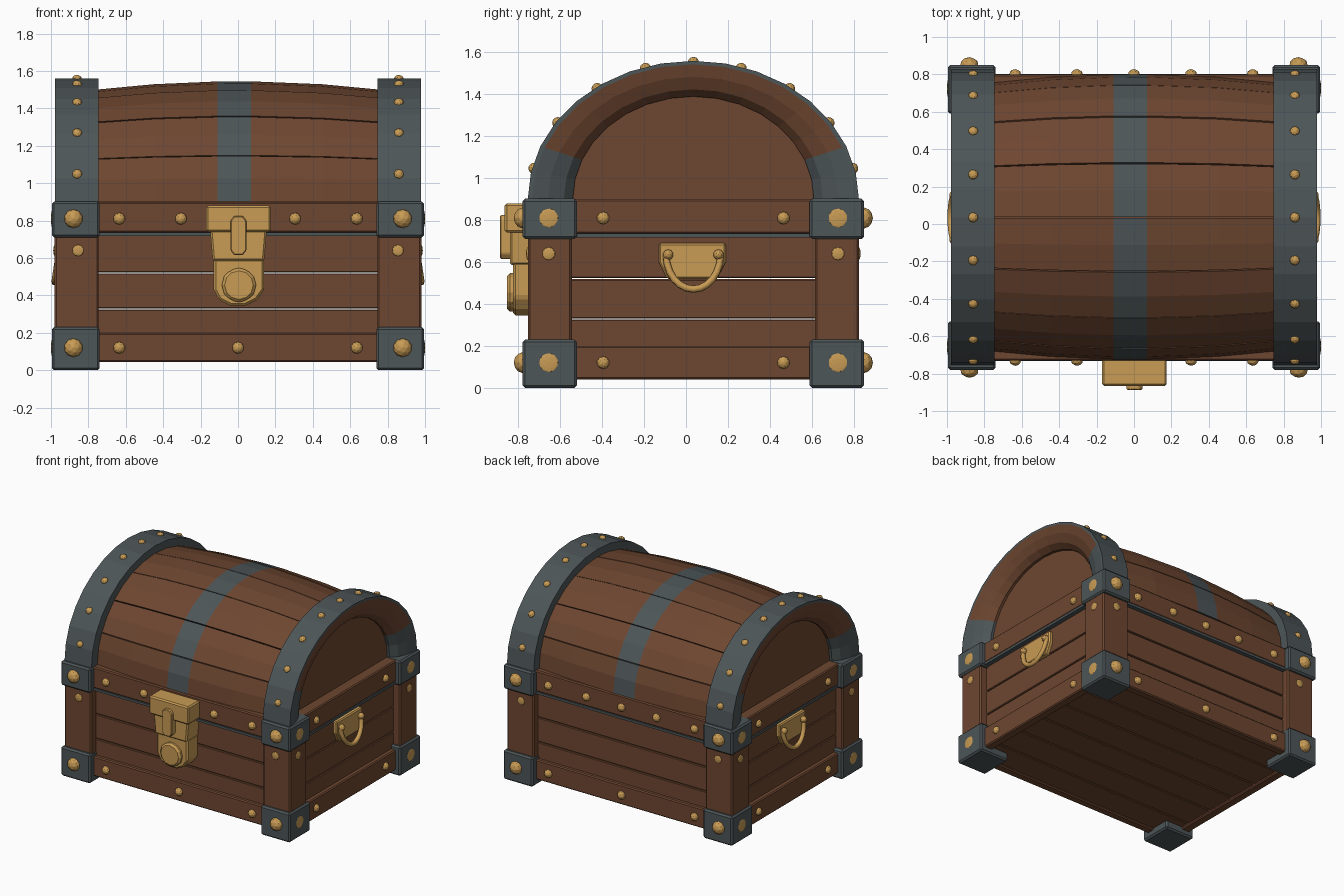
import bpy, bmesh, math, random
from mathutils import Vector, Matrix

if "Cube" in bpy.data.objects:
    bpy.data.objects.remove(bpy.data.objects["Cube"])

random.seed(4)
YC = 0.035          # depth centre of the chest body
ZL = 0.90           # height where the domed lid starts


def material(name, rgb):
    m = bpy.data.materials.new(name)
    m.diffuse_color = (*rgb, 1)
    m.use_nodes = True
    m.node_tree.nodes["Principled BSDF"].inputs["Base Color"].default_value = m.diffuse_color
    return m


WOOD = material("brown wood", (0.155, 0.062, 0.030))
IRON = material("dark iron", (0.075, 0.092, 0.097))
GOLD = material("brass", (0.58, 0.33, 0.09))


def finish(name, bm, mats, bevel=0):
    bmesh.ops.recalc_face_normals(bm, faces=bm.faces)
    me = bpy.data.meshes.new(name)
    bm.to_mesh(me)
    bm.free()
    for m in mats:
        me.materials.append(m)
    ob = bpy.data.objects.new(name, me)
    bpy.context.collection.objects.link(ob)
    if bevel:
        b = ob.modifiers.new("edge", 'BEVEL')
        b.width, b.segments = bevel, 1
    return ob


def box(name, x, y, z, mat, bevel=0.008):
    """Box from (min, max) pairs; y is measured from the body centre."""
    bm = bmesh.new()
    bmesh.ops.create_cube(bm, size=1)
    for v in bm.verts:
        v.co = Vector([(a + b) / 2 + c * (b - a) for (a, b), c in zip((x, y, z), v.co)])
        v.co.y += YC
    return finish(name, bm, [mat], bevel)


def prism(name, pts, axis, d0, d1, mat, bevel=0):
    """Extrude a profile: axis 'y' takes (x, z) points, axis 'x' takes (y, z)."""
    bm = bmesh.new()
    place = (lambda a, b, d: (a, d, b)) if axis == 'y' else (lambda a, b, d: (d, a, b))
    lo, hi = ([bm.verts.new(place(a, b, d)) for a, b in pts] for d in (d0, d1))
    bm.faces.new(lo)
    bm.faces.new(hi)
    for i in range(len(pts)):
        j = (i + 1) % len(pts)
        bm.faces.new((lo[i], lo[j], hi[j], hi[i]))
    return finish(name, bm, [mat], bevel)


def dome(x, t, a, b):
    return (x, YC - a * math.cos(t), ZL + b * math.sin(t))


# Body: wall planks, floor planks, solid lid rim with iron seam
for i, (z0, z1) in enumerate([(0.07, 0.325), (0.33, 0.518), (0.523, 0.725)]):
    box(f"wall_plank_{i}", (-0.92, 0.92), (-0.735, 0.735), (z0, z1), WOOD, 0.005)
for i in range(6):
    y = -0.735 + i * 0.245
    box(f"floor_plank_{i}", (-0.92, 0.92), (y + 0.004, y + 0.241), (0.058, 0.09), WOOD, 0.005)
box("iron_seam", (-0.957, 0.957), (-0.768, 0.768), (0.718, 0.736), IRON, 0)
box("lid_rim", (-0.955, 0.955), (-0.765, 0.765), (0.736, ZL), WOOD)

# Bottom frame beams, corner posts and iron corners
for s in (-1, 1):
    side = "left" if s < 0 else "right"
    end = "front" if s < 0 else "back"
    box(f"bottom_beam_{end}", (-0.9, 0.9), tuple(sorted((s * 0.70, s * 0.765))), (0.045, 0.2), WOOD)
    box(f"bottom_beam_{side}", tuple(sorted((s * 0.885, s * 0.955))), (-0.72, 0.72), (0.04, 0.2), WOOD)
    for t in (-1, 1):
        tag = f"{side}_{'front' if t < 0 else 'back'}"
        px, py = tuple(sorted((s * 0.745, s * 0.98))), tuple(sorted((t * 0.58, t * 0.79)))
        cx, cy = tuple(sorted((s * 0.74, s * 0.995))), tuple(sorted((t * 0.555, t * 0.815)))
        box(f"corner_post_{tag}", px, py, (0.1, 0.73), WOOD, 0.01)
        box(f"lower_iron_corner_{tag}", cx, cy, (0, 0.23), IRON, 0.012)
        box(f"upper_iron_corner_{tag}", cx, cy, (0.71, 0.902), IRON, 0.012)

# Wooden core that closes the lid ends
core = [dome(0, math.pi * i / 24, 0.67, 0.565)[1:] for i in range(25)]
prism("lid_end_panel", core, 'x', -0.87, 0.87, WOOD)

# Bulging lid planks with an iron strap across the middle
XS = [-0.76, -0.45, -0.11, 0.07, 0.45, 0.76]
for k in range(8):
    bm = bmesh.new()
    lift = random.uniform(-0.005, 0.005)
    t0, t1 = math.pi * k / 8 + 0.004, math.pi * (k + 1) / 8 - 0.004
    grid = []
    for x in XS:
        g = 0.045 * (x / 0.76) ** 2 - lift
        top = [dome(x, t0 + (t1 - t0) * i / 2, 0.762 - g, 0.648 - g) for i in range(3)]
        low = [dome(x, t0 + (t1 - t0) * i / 2, 0.65, 0.55) for i in (2, 1, 0)]
        grid.append([bm.verts.new(c) for c in top + low])
    for n in range(len(XS) - 1):
        for i in range(6):
            j = (i + 1) % 6
            f = bm.faces.new((grid[n][i], grid[n][j], grid[n + 1][j], grid[n + 1][i]))
            f.material_index = 1 if n == 2 else 0
    bm.faces.new(grid[0])
    bm.faces.new(grid[-1])
    finish(f"lid_plank_{k}", bm, [WOOD, IRON])

# End arches: iron hoop outside, rounded wood towards the end panel
SECTION = [(0.745, 1), (0.978, 1), (0.978, 0.9), (0.965, 0.55), (0.935, 0.2), (0.89, 0), (0.745, 0)]
SEG = 16
for s in (-1, 1):
    bm = bmesh.new()
    rings = []
    for i in range(SEG + 1):
        t = math.pi * i / SEG
        rings.append([bm.verts.new(dome(s * x, t, 0.575 + 0.215 * r, 0.49 + 0.17 * r)) for x, r in SECTION])
    for i in range(SEG):
        for j in range(len(SECTION)):
            q = (j + 1) % len(SECTION)
            f = bm.faces.new((rings[i][j], rings[i][q], rings[i + 1][q], rings[i + 1][j]))
            f.material_index = 1 if 2 <= j <= 5 and 2 <= i < SEG - 2 else 0
    bm.faces.new(rings[0])
    bm.faces.new(rings[-1])
    finish(f"lid_arch_{'left' if s < 0 else 'right'}", bm, [IRON, WOOD])

# Brass rivets, gathered in one mesh
rv = bmesh.new()


def rivet(pos, normal, r, h):
    rot = Vector(normal).to_track_quat('Z', 'Y').to_matrix().to_4x4()
    m = Matrix.Translation(pos) @ rot @ Matrix.Diagonal((r, r, h, 1))
    bmesh.ops.create_icosphere(rv, subdivisions=2, radius=1, matrix=m)


for s in (-1, 1):
    def end_rivet(x, z, d, r, h):           # front and back faces
        rivet((x, YC + s * d, z), (0, s, 0), r, h)

    def side_rivet(y, z, d, r, h):          # left and right faces
        rivet((s * d, YC + y, z), (s, 0, 0), r, h)

    for t in (-1, 1):
        for z in (0.81, 0.12):
            end_rivet(t * 0.88, z, 0.815, 0.05, 0.042)
            side_rivet(t * 0.69, z, 0.994, 0.047, 0.006)
            end_rivet(t * 0.635, z, 0.765, 0.032, 0.028)
            side_rivet(t * 0.43, z, 0.955, 0.03, 0.025)
        end_rivet(t * 0.305, 0.81, 0.765, 0.032, 0.028)
        end_rivet(t * 0.855, 0.64, 0.79, 0.031, 0.008)
        side_rivet(t * 0.69, 0.64, 0.98, 0.031, 0.008)
    end_rivet(0, 0.12, 0.765, 0.032, 0.028)
    if s > 0:
        end_rivet(0, 0.81, 0.765, 0.032, 0.028)
    for deg in (13, 34, 54, 73, 90, 107, 126, 146, 167):
        t = math.radians(deg)
        rivet(dome(s * 0.86, t, 0.783, 0.655), (0, -math.cos(t) / 0.79, math.sin(t) / 0.66), 0.027, 0.024)
    for y in (-0.12, 0.12):                 # handle mounts
        side_rivet(y, 0.635, 0.96, 0.025, 0.028)
finish("rivets", rv, [GOLD])

# Lock: lower plate, hasp plate, cap, keeper and round boss
prism("lock_plate", [(-0.13, 0.6), (-0.13, 0.43), (-0.10, 0.375), (-0.04, 0.345), (0.04, 0.345),
                     (0.10, 0.375), (0.14, 0.43), (0.14, 0.6)], 'y', -0.825, -0.69, GOLD, 0.012)
prism("hasp_plate", [(-0.15, 0.76), (-0.135, 0.585), (0.14, 0.585), (0.155, 0.76)],
      'y', -0.84, -0.69, GOLD, 0.01)
prism("lock_cap", [(-0.17, 0.88), (-0.17, 0.74), (0.175, 0.74), (0.175, 0.88)],
      'y', -0.865, -0.69, GOLD, 0.01)
prism("hasp_keeper", [(-0.04, 0.64), (-0.02, 0.615), (0.025, 0.615), (0.045, 0.64), (0.045, 0.8),
                      (0.025, 0.825), (-0.02, 0.825), (-0.04, 0.8)], 'y', -0.888, -0.8, GOLD, 0.006)
circle = [(0.005 + 0.092 * math.cos(math.tau * i / 12), 0.455 + 0.092 * math.sin(math.tau * i / 12))
          for i in range(12)]
prism("lock_boss", circle, 'y', -0.855, -0.8, GOLD, 0.015)

# Side handles: back plate and drooping ring
for s in (-1, 1):
    side = "left" if s < 0 else "right"
    plate = [(-0.13, 0.69), (0.19, 0.69), (0.19, 0.6), (0.15, 0.52), (-0.09, 0.52), (-0.13, 0.6)]
    prism(f"handle_plate_{side}", plate, 'x', s * 0.90, s * 0.95, GOLD, 0.008)
    cu = bpy.data.curves.new(f"handle_ring_{side}", 'CURVE')
    cu.dimensions, cu.bevel_depth, cu.bevel_resolution = '3D', 0.018, 1
    cu.use_fill_caps = True
    sp = cu.splines.new('POLY')
    sp.points.add(12)
    for i, p in enumerate(sp.points):
        t = math.pi * i / 12
        p.co = (s * (0.955 + 0.025 * math.sin(t)), YC + 0.13 * math.cos(t), 0.635 - 0.165 * math.sin(t), 1)
    cu.materials.append(GOLD)
    ob = bpy.data.objects.new(f"handle_ring_{side}", cu)
    bpy.context.collection.objects.link(ob)
